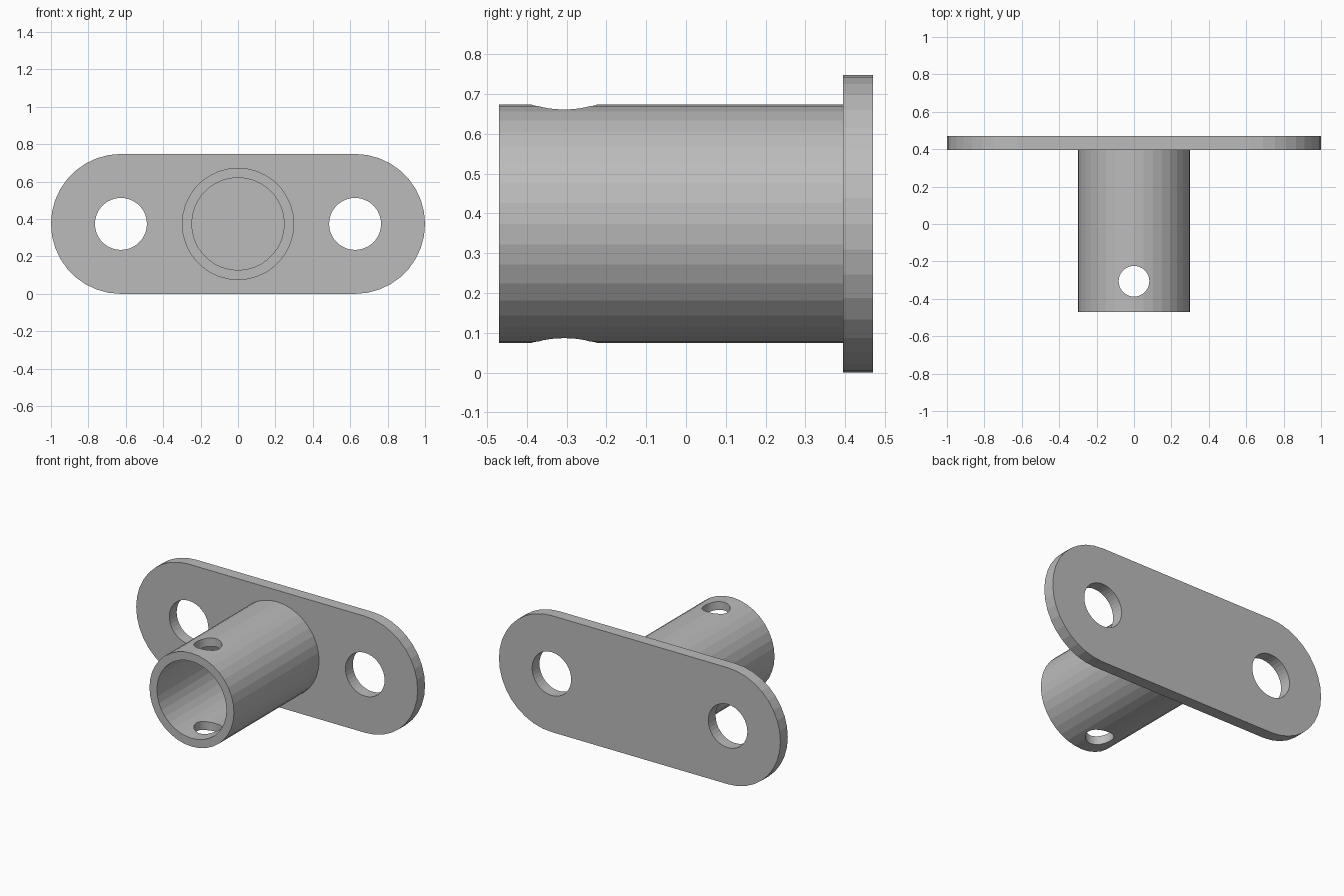
import bpy, bmesh
from math import cos, sin, pi

if "Cube" in bpy.data.objects:
    bpy.data.objects.remove(bpy.data.objects["Cube"], do_unlink=True)

HALF_H = 0.374          # plate end radius and centre height
END_X = 1 - HALF_H      # centres of the rounded ends
BACK, FACE, TIP = 0.47, 0.395, -0.47
SIDES = 36

grey = bpy.data.materials.new("plain grey")
grey.use_nodes = True
COLOUR = (0.5, 0.5, 0.5, 1)
grey.diffuse_color = COLOUR
grey.node_tree.nodes["Principled BSDF"].inputs["Base Color"].default_value = COLOUR


def prism(name, outline, y0, y1):
    """Solid made by extruding an x-z outline from y0 to y1."""
    bm = bmesh.new()
    face = bm.faces.new([bm.verts.new((x, y0, z)) for x, z in outline])
    new = bmesh.ops.extrude_face_region(bm, geom=[face])["geom"]
    verts = [v for v in new if isinstance(v, bmesh.types.BMVert)]
    bmesh.ops.translate(bm, verts=verts, vec=(0, y1 - y0, 0))
    bmesh.ops.recalc_face_normals(bm, faces=bm.faces)
    mesh = bpy.data.meshes.new(name)
    bm.to_mesh(mesh)
    bm.free()
    obj = bpy.data.objects.new(name, mesh)
    bpy.context.collection.objects.link(obj)
    mesh.materials.append(grey)
    return obj


def arc(cx, cz, r, start, sweep, steps):
    return [(cx + r * cos(start + sweep * i / steps),
             cz + r * sin(start + sweep * i / steps)) for i in range(steps + 1)]


def circle(cx, cz, r):
    return arc(cx, cz, r, 0, 2 * pi, SIDES)[:-1]


def cut(target, cutter):
    cutter.hide_render = True
    mod = target.modifiers.new("cut", 'BOOLEAN')
    mod.operation, mod.solver, mod.object = 'DIFFERENCE', 'EXACT', cutter
    bpy.context.view_layer.objects.active = target
    bpy.ops.object.modifier_apply(modifier=mod.name)
    bpy.data.objects.remove(cutter, do_unlink=True)


# Mounting plate with rounded ends and two bolt holes
ends = (arc(END_X, HALF_H, HALF_H, -pi / 2, pi, SIDES // 2)
        + arc(-END_X, HALF_H, HALF_H, pi / 2, pi, SIDES // 2))
plate = prism("mounting_plate", ends, FACE, BACK)
for side in (-1, 1):
    cut(plate, prism("bolt_hole_cutter", circle(side * END_X, HALF_H, 0.139),
                     FACE - 0.1, BACK + 0.1))

# Hollow tube, closed at the back by the plate
tube = prism("socket_tube", circle(0, HALF_H, 0.3), TIP, FACE)
cut(tube, prism("bore_cutter", circle(0, HALF_H, 0.247), TIP - 0.1, FACE + 0.1))

# Vertical pin hole through both walls of the tube
bpy.ops.mesh.primitive_cylinder_add(vertices=SIDES, radius=0.082, depth=1,
                                    location=(0, -0.306, HALF_H))
pin = bpy.context.object
pin.data.materials.append(grey)
cut(tube, pin)
